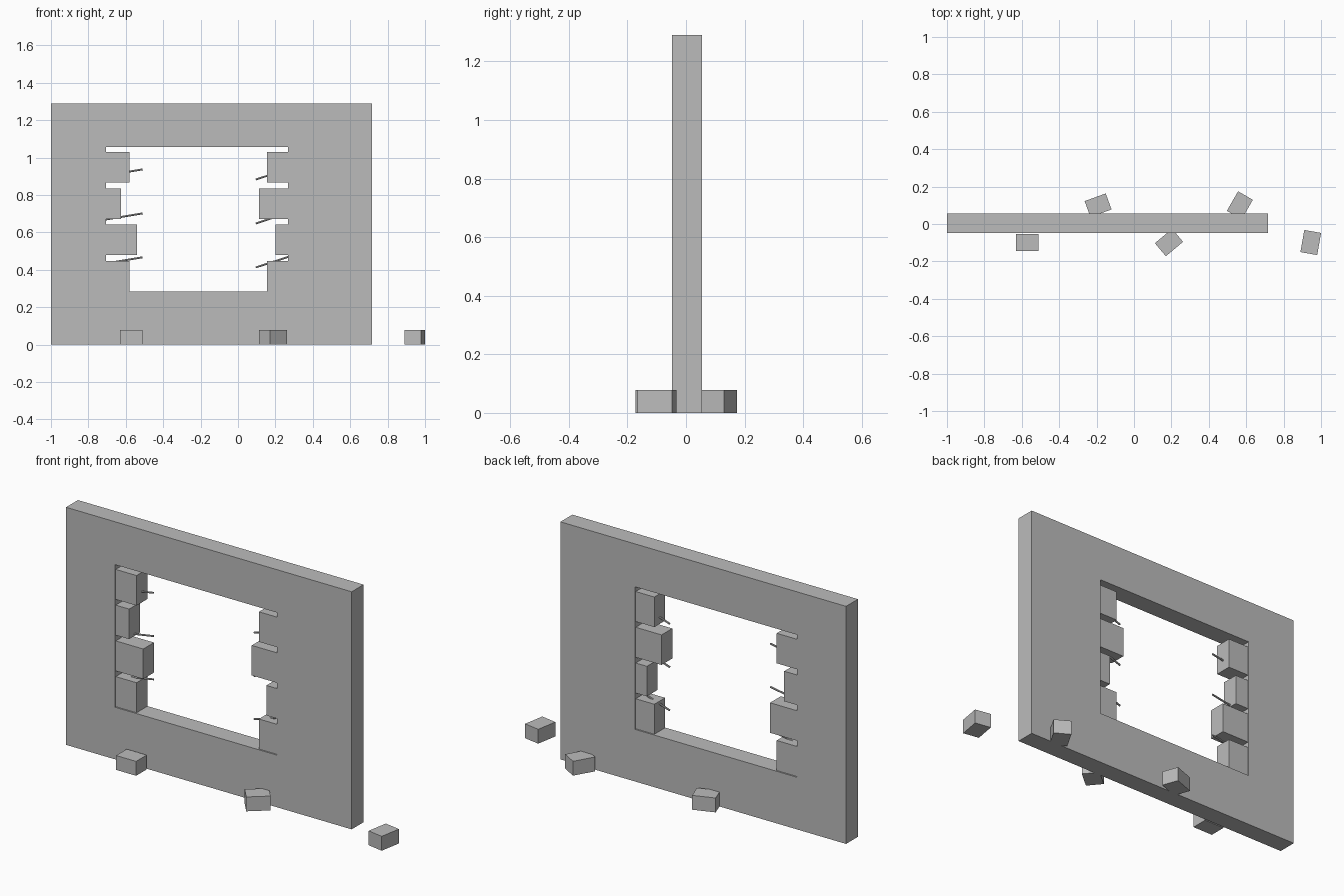
import bpy
import bmesh
from math import radians
from mathutils import Vector, Matrix

cube = bpy.data.objects.get("Cube")
if cube:
    bpy.data.objects.remove(cube, do_unlink=True)

# One concrete grey for everything
grey = bpy.data.materials.new("concrete_grey")
grey.use_nodes = True
colour = (0.5, 0.5, 0.5, 1)
grey.diffuse_color = colour
grey.node_tree.nodes["Principled BSDF"].inputs["Base Color"].default_value = colour

MID_Y = 0.004          # centre plane of the wall
HOLE_LEFT, HOLE_RIGHT = -0.705, 0.267
HOLE_LOW, HOLE_HIGH = 0.283, 1.057


def finish(bm, name):
    bmesh.ops.recalc_face_normals(bm, faces=bm.faces)
    mesh = bpy.data.meshes.new(name)
    bm.to_mesh(mesh)
    bm.free()
    obj = bpy.data.objects.new(name, mesh)
    bpy.context.collection.objects.link(obj)
    mesh.materials.append(grey)
    return obj


def box(name, centre, size, turn=0):
    bm = bmesh.new()
    bmesh.ops.create_cube(bm, size=1, matrix=Matrix.Diagonal((*size, 1)))
    obj = finish(bm, name)
    obj.location = centre
    obj.rotation_euler.z = radians(turn)
    return obj


def rod(name, start, end, radius=0.005):
    start, end = Vector(start), Vector(end)
    axis = end - start
    bm = bmesh.new()
    bmesh.ops.create_cone(bm, cap_ends=True, segments=8, radius1=radius,
                          radius2=radius, depth=axis.length)
    obj = finish(bm, name)
    obj.location = (start + end) / 2
    obj.rotation_euler = axis.to_track_quat('Z', 'Y').to_euler()
    return obj


# Wall: a rectangular frame around the hole, extruded through its thickness
def rectangle(bm, x0, x1, z0, z1):
    y = MID_Y - 0.051
    return [bm.verts.new((x, y, z)) for x, z in ((x0, z0), (x1, z0), (x1, z1), (x0, z1))]


bm = bmesh.new()
outer = rectangle(bm, -1, 0.716, 0, 1.29)
inner = rectangle(bm, HOLE_LEFT, HOLE_RIGHT, HOLE_LOW, HOLE_HIGH)
ring = [bm.faces.new((outer[i], outer[(i + 1) % 4], inner[(i + 1) % 4], inner[i]))
        for i in range(4)]
extruded = bmesh.ops.extrude_face_region(bm, geom=ring, use_keep_orig=True)
bmesh.ops.translate(bm, vec=(0, 0.102, 0),
                    verts=[v for v in extruded["geom"] if isinstance(v, bmesh.types.BMVert)])
finish(bm, "wall")

# Broken bricks jutting into the hole from both sides, bottom to top
left_ends = (-0.58, -0.54, -0.625, -0.58)
right_ends = (0.155, 0.20, 0.112, 0.155)
for row in range(4):
    z = 0.366 + row * 0.194
    for side, edge, end in (("right", HOLE_LEFT, left_ends[row]),
                            ("left", HOLE_RIGHT, right_ends[row])):
        box(f"{side}_broken_brick_{row + 1}", ((edge + end) / 2, MID_Y, z),
            (abs(end - edge), 0.092, 0.163))

# Bent reinforcing bars poking out between the bricks
for row in range(3):
    z = 0.235 * row
    rod(f"right_bar_{row + 1}", (-0.72, MID_Y, z + 0.432), (-0.51, MID_Y, z + 0.467))
    rod(f"left_bar_{row + 1}", (0.28, MID_Y, z + 0.473), (0.095, MID_Y, z + 0.413))

# Fallen bricks on the ground, alternating front and back
for i in range(5):
    y = -0.099 if i % 2 == 0 else 0.1
    box(f"fallen_brick_{i + 1}", (-0.571 + i * 0.379, y, 0.039),
        (0.12, 0.091, 0.078), turn=20 * i)
